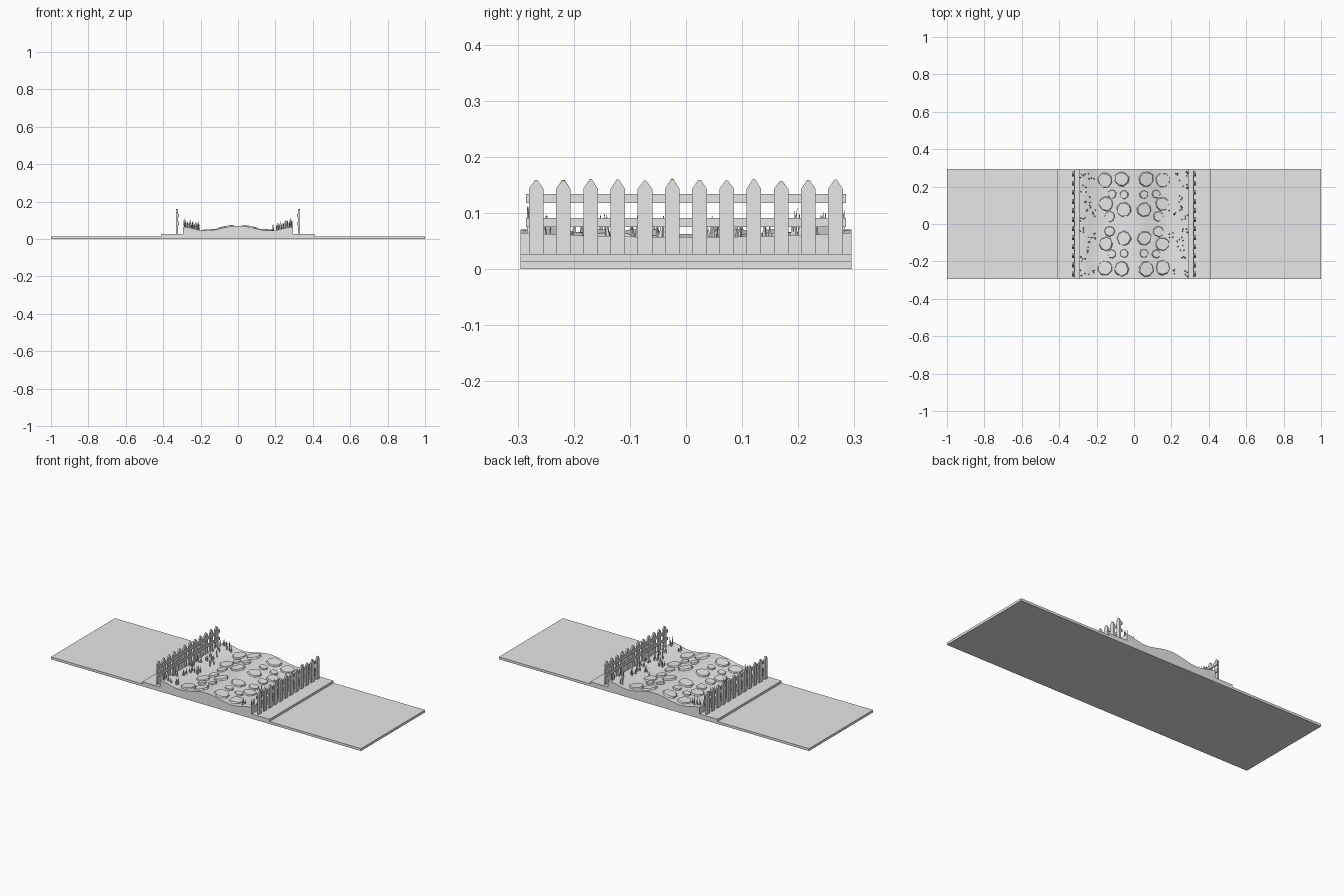
import bpy, bmesh, math, random
from mathutils import Vector, Matrix

if "Cube" in bpy.data.objects:
    bpy.data.objects.remove(bpy.data.objects["Cube"])
random.seed(4)

grey = bpy.data.materials.new("light_grey")
grey.use_nodes = True
grey.diffuse_color = (0.8, 0.8, 0.8, 1)
grey.node_tree.nodes["Principled BSDF"].inputs["Base Color"].default_value = (0.8, 0.8, 0.8, 1)

HALF = 0.295   # half depth of the whole piece
SIGNS = [(sx, sy) for sx in (-1, 1) for sy in (-1, 1)]


def finish(name, bm, smooth=None):
    bmesh.ops.recalc_face_normals(bm, faces=bm.faces[:])
    mesh = bpy.data.meshes.new(name)
    bm.to_mesh(mesh)
    bm.free()
    mesh.materials.append(grey)
    obj = bpy.data.objects.new(name, mesh)
    bpy.context.collection.objects.link(obj)
    if smooth:
        bpy.ops.object.select_all(action='DESELECT')
        obj.select_set(True)
        bpy.context.view_layer.objects.active = obj
        bpy.ops.object.shade_smooth_by_angle(angle=math.radians(smooth))
    return obj


def add_box(bm, lo, hi):
    lo, hi = Vector(lo), Vector(hi)
    mat = Matrix.Translation((lo + hi) / 2) @ Matrix.Diagonal((*(hi - lo), 1))
    bmesh.ops.create_cube(bm, size=1, matrix=mat)


def ground(x, y):
    # raised middle, shallow ditches, raised borders, slight sag along the path
    wave = 0.058 + 0.013 * math.cos(math.pi * x / 0.175)
    if abs(x) > 0.175:
        wave = 0.055 - 0.01 * math.cos(math.pi * (abs(x) - 0.175) / 0.12)
    return wave - 0.008 * (1 - (y / HALF) ** 2)


# Base plates
for name, x, z0, z1 in (("base_plate", 1, 0, 0.014), ("middle_plate", 0.41, 0.014, 0.027)):
    bm = bmesh.new()
    add_box(bm, (-x, -HALF, z0), (x, HALF, z1))
    finish(name, bm)

# Wavy ground block
bm = bmesh.new()
bmesh.ops.create_grid(bm, x_segments=32, y_segments=20, size=HALF)
for v in bm.verts:
    v.co.z = ground(v.co.x, v.co.y)
top = bm.faces[:]
ext = bmesh.ops.extrude_face_region(bm, geom=top, use_keep_orig=True)
for v in ext["geom"]:
    if isinstance(v, bmesh.types.BMVert):
        v.co.z = 0.02
finish("path_ground", bm, 40)

# Stepping stones: x, y, radius in one quarter
STONES = [(0.065, 0.24, 0.045), (0.155, 0.235, 0.045), (0.053, 0.157, 0.026),
          (0.118, 0.16, 0.026), (0.15, 0.108, 0.042), (0.055, 0.076, 0.043),
          (0.13, 0.04, 0.032)]
bm = bmesh.new()
for sx, sy in SIGNS:
    for x, y, r in STONES:
        x, y = x * sx, y * sy
        e = 0.01
        normal = Vector((ground(x - e, y) - ground(x + e, y),
                         ground(x, y - e) - ground(x, y + e), 2 * e))
        place = (Matrix.Translation((x, y, ground(x, y)))
                 @ normal.to_track_quat('Z', 'Y').to_matrix().to_4x4()
                 @ Matrix.Rotation(random.uniform(0, 1), 4, 'Z'))
        ring = bmesh.ops.create_cone(bm, cap_ends=True, segments=8, radius1=r,
                                     radius2=r * 0.82, depth=0.016, matrix=place)
        for v in ring["verts"]:
            v.co.x += random.uniform(-0.08, 0.08) * r
            v.co.y += random.uniform(-0.08, 0.08) * r
finish("stepping_stones", bm)

# Picket fences on both sides
for side, name in ((-1, "right_fence"), (1, "left_fence")):
    bm = bmesh.new()
    for i in range(12):
        y = -0.267 + i * 0.0485
        w = 0.013
        tip = 0.16 + random.uniform(-0.003, 0.001)
        outline = [(-w, 0.025), (w, 0.025), (w, 0.143), (0.002, tip), (-0.002, tip), (-w, 0.143)]
        face = bm.faces.new([bm.verts.new((side * 0.322, y + py, pz)) for py, pz in outline])
        out = bmesh.ops.extrude_face_region(bm, geom=[face], use_keep_orig=True)
        bmesh.ops.translate(bm, vec=(side * 0.009, 0, 0),
                            verts=[g for g in out["geom"] if isinstance(g, bmesh.types.BMVert)])
    for z in (0.075, 0.118):
        xs = sorted((side * 0.316, side * 0.322))
        add_box(bm, (xs[0], -0.285, z), (xs[1], 0.285, z + 0.016))
    finish(name, bm)

# Grass tufts: clump centres in one quarter
CLUMPS = [(0.225, 0.25), (0.275, 0.265), (0.27, 0.19), (0.25, 0.13),
          (0.205, 0.06), (0.245, 0.08), (0.275, 0.03)]
bm = bmesh.new()
for sx, sy in SIGNS:
    for cx, cy in CLUMPS:
        for k in range(4):
            x = sx * min(0.287, cx + random.uniform(-0.018, 0.018))
            y = sy * min(0.285, cy + random.uniform(-0.02, 0.02))
            h = random.uniform(0.03, 0.054)
            place = (Matrix.Translation((x, y, ground(x, y) - 0.004))
                     @ Matrix.Rotation(random.uniform(-0.15, 0.15), 4, 'X')
                     @ Matrix.Rotation(random.uniform(-0.12, 0.12), 4, 'Y')
                     @ Matrix.Rotation(random.uniform(0, 3), 4, 'Z')
                     @ Matrix.Diagonal((1, 0.6, 1, 1))
                     @ Matrix.Translation((0, 0, h / 2)))
            bmesh.ops.create_cone(bm, cap_ends=True, segments=4, radius1=0.0055,
                                  radius2=0.0005, depth=h, matrix=place)
finish("grass_blades", bm)
